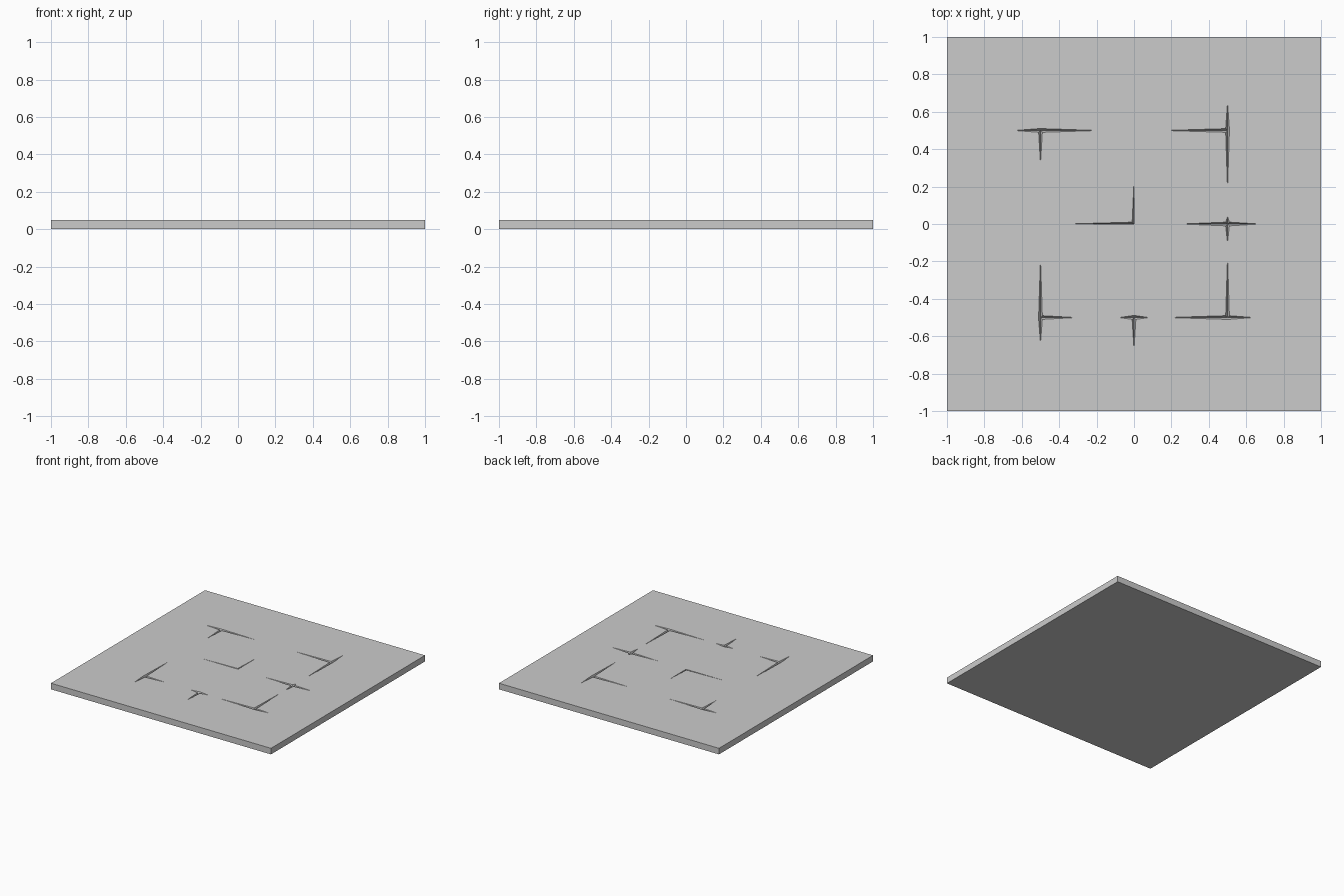
import bpy, bmesh

if "Cube" in bpy.data.objects:
    bpy.data.objects.remove(bpy.data.objects["Cube"])

TOP, DEPTH, W = 0.05, 0.03, 0.01

def make_object(name, bm):
    bmesh.ops.recalc_face_normals(bm, faces=bm.faces)
    me = bpy.data.meshes.new(name)
    bm.to_mesh(me)
    bm.free()
    ob = bpy.data.objects.new(name, me)
    bpy.context.collection.objects.link(ob)
    return ob

# Flat square slab
bm = bmesh.new()
bmesh.ops.create_cube(bm, size=1)
bmesh.ops.scale(bm, vec=(2, 2, TOP), verts=bm.verts)
bmesh.ops.translate(bm, vec=(0, 0, TOP / 2), verts=bm.verts)
slab = make_object("slab", bm)

# Carved marks: centre x, y, then arm lengths east, north, west, south
marks = [
    (-0.5, 0.5, 0.31, 0.01, 0.14, 0.18),
    (0.5, 0.5, 0.01, 0.15, 0.34, 0.32),
    (0, 0, 0, 0.23, 0.36, 0),
    (0.5, 0, 0.17, 0.04, 0.25, 0.10),
    (-0.5, -0.5, 0.19, 0.32, 0.01, 0.14),
    (0, -0.5, 0.08, 0.01, 0.08, 0.17),
    (0.5, -0.5, 0.14, 0.33, 0.32, 0.01),
]

def star_outline(x, y, e, n, w, s):
    """Thin star outline; a corner between two missing arms falls on the centre."""
    tips = [(e, 0), (0, n), (-w, 0), (0, -s)]
    corners = [(W, W), (-W, W), (-W, -W), (W, -W)]
    arms = [e, n, w, s]
    pts = []
    for i in range(4):
        if arms[i]:
            pts.append(tips[i])
        if arms[i] and arms[(i + 1) % 4]:
            pts.append(corners[i])
        elif not arms[i] and not arms[(i + 1) % 4]:
            pts.append((0, 0))
    return [(x + px, y + py) for px, py in pts]

# Sharp-bottomed cutter, deepest at the centre of each mark
bm = bmesh.new()
for m in marks:
    pts = star_outline(*m)
    apex = bm.verts.new((m[0], m[1], TOP - DEPTH))
    low = [bm.verts.new((px, py, TOP)) for px, py in pts]
    high = [bm.verts.new((px, py, TOP + 0.02)) for px, py in pts]
    k = len(pts)
    for i in range(k):
        j = (i + 1) % k
        bm.faces.new((apex, low[j], low[i]))
        bm.faces.new((low[i], low[j], high[j], high[i]))
    bm.faces.new(high)
cutter = make_object("mark_cutter", bm)
cutter.hide_render = True
cutter.display_type = 'WIRE'

mod = slab.modifiers.new("carved_marks", 'BOOLEAN')
mod.operation = 'DIFFERENCE'
mod.solver = 'EXACT'
mod.object = cutter
